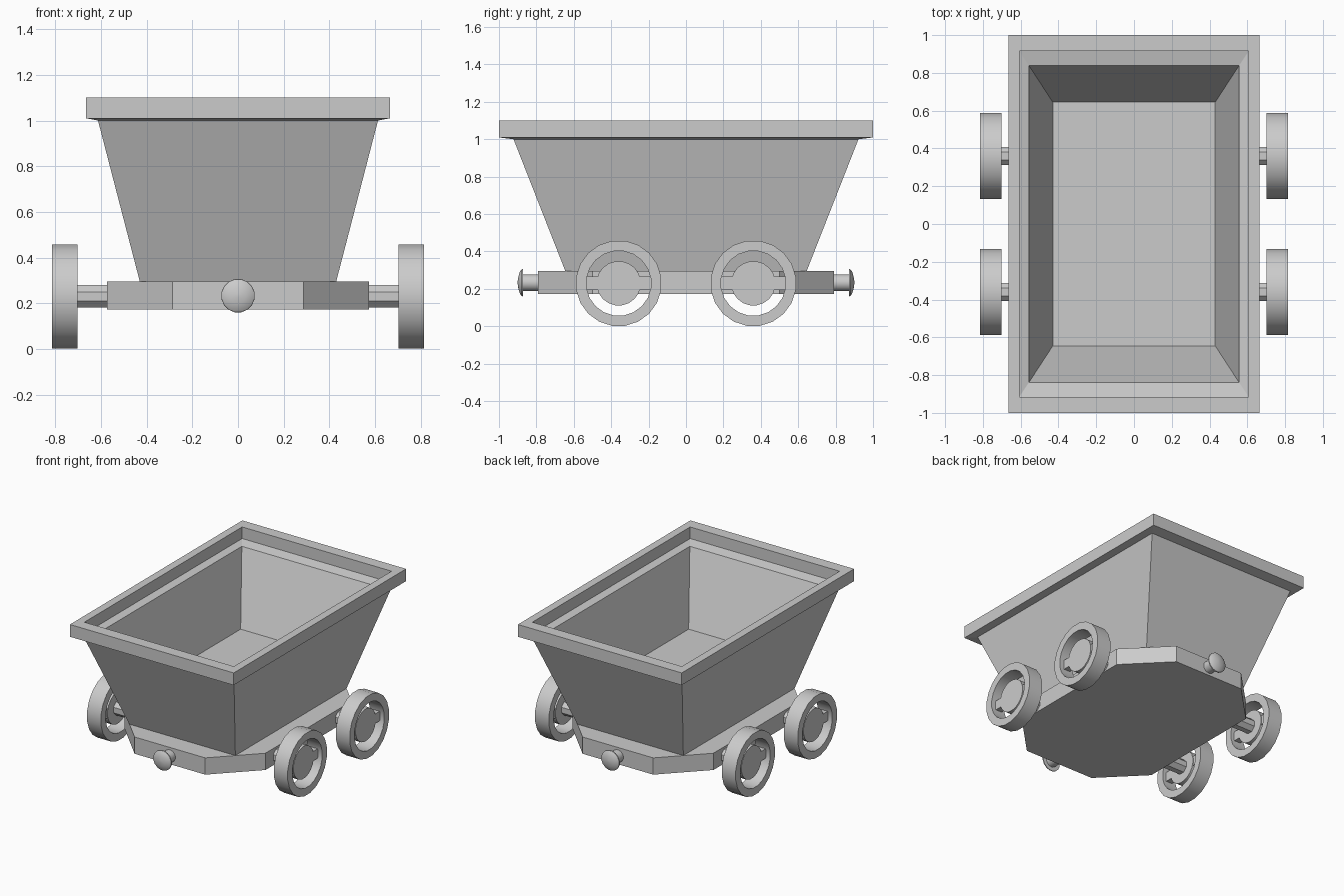
import bpy, bmesh
from math import cos, sin, pi, radians

if "Cube" in bpy.data.objects:
    bpy.data.objects.remove(bpy.data.objects["Cube"])


def loft(name, loops, closed=False, smooth=False):
    """Skin matching point loops; cap the ends, or join last to first."""
    bm = bmesh.new()
    rings = [[bm.verts.new(p) for p in loop] for loop in loops]
    pairs = list(zip(rings, rings[1:]))
    if closed:
        pairs.append((rings[-1], rings[0]))
    else:
        bm.faces.new(rings[0])
        bm.faces.new(rings[-1])
    n = len(rings[0])
    for a, b in pairs:
        for i in range(n):
            j = (i + 1) % n
            bm.faces.new((a[i], a[j], b[j], b[i]))
    bmesh.ops.recalc_face_normals(bm, faces=bm.faces)
    mesh = bpy.data.meshes.new(name)
    bm.to_mesh(mesh)
    bm.free()
    ob = bpy.data.objects.new(name, mesh)
    bpy.context.collection.objects.link(ob)
    if smooth:
        bpy.ops.object.select_all(action='DESELECT')
        ob.select_set(True)
        bpy.context.view_layer.objects.active = ob
        bpy.ops.object.shade_smooth_by_angle(angle=radians(30))
    return ob


def rect(hx, hy, z):
    return [(-hx, -hy, z), (hx, -hy, z), (hx, hy, z), (-hx, hy, z)]


def lathe(name, profile, axis, centre, sides=20, closed=False, smooth=True):
    """Revolve (radius, position) pairs round the x or y axis."""
    cx, cy, cz = centre
    loops = []
    for r, t in profile:
        loop = []
        for k in range(sides):
            a = 2 * pi * (k + 0.5) / sides
            u, v = r * cos(a), r * sin(a)
            loop.append((t, cy + u, cz + v) if axis == 'x' else (cx + u, t, cz + v))
        loops.append(loop)
    return loft(name, loops, closed, smooth)


# Tub: inner floor, inner wall, ledge, rim, outer wall, underside
loft("tub", [rect(*p) for p in (
    (0.43, 0.645, 0.50), (0.557, 0.84, 1.0), (0.607, 0.915, 1.015),
    (0.607, 0.915, 1.1), (0.665, 1.0, 1.1), (0.665, 1.0, 1.01),
    (0.613, 0.922, 1.0), (0.43, 0.645, 0.295))])

# Chassis: slab with clipped corners
outline = [(-0.287, -0.79), (0.287, -0.79), (0.573, -0.5), (0.573, 0.5),
           (0.287, 0.79), (-0.287, 0.79), (-0.573, 0.5), (-0.573, -0.5)]
loft("chassis", [[(x, y, z) for x, y in outline] for z in (0.172, 0.295)])

WZ, R = 0.23, 0.23
for end, s in (("front", -1), ("back", 1)):
    # Buffer: short stem with domed head
    lathe(end + "_buffer", [(0.045, s * 0.77), (0.045, s * 0.872),
          (0.074, s * 0.872), (0.073, s * 0.879), (0.06, s * 0.888),
          (0.035, s * 0.896), (0.008, s * 0.9)], 'y', (0, 0, 0.233), 16)
    y = s * 0.36
    # Axle
    lathe(end + "_axle", [(0.053, -0.74), (0.053, 0.74)], 'x', (0, y, WZ),
          8, smooth=False)
    # Wheels: rim ring, hub disc and a horizontal spoke bar
    for side, m in (("left", -1), ("right", 1)):
        tag = f"{end}_{side}_"
        c = (0, y, WZ)
        lathe(tag + "wheel_rim", [(R, m * 0.702), (R, m * 0.815),
              (0.174, m * 0.815), (0.174, m * 0.702)], 'x', c, closed=True)
        lathe(tag + "hub", [(0.119, m * 0.725), (0.119, m * 0.785)], 'x', c)
        loft(tag + "spoke", [[(m * x, y + dy, WZ + dz) for x, dz in (
            (0.73, -0.035), (0.78, -0.035), (0.78, 0.035), (0.73, 0.035))]
            for dy in (-0.19, 0.19)])
